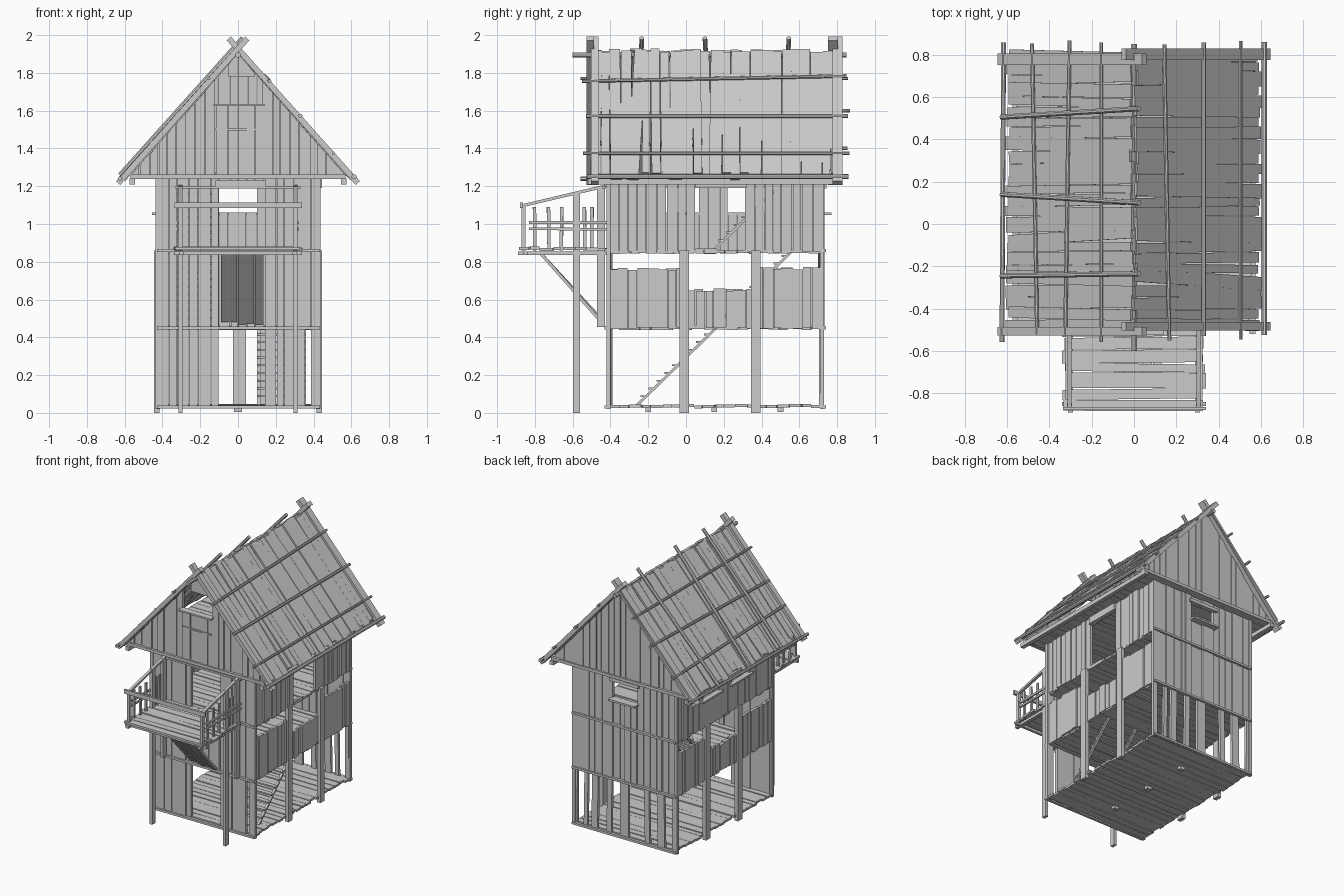
import bpy, bmesh, random, math
from mathutils import Vector as V

if "Cube" in bpy.data.objects:
    bpy.data.objects.remove(bpy.data.objects["Cube"])
random.seed(7)
R = random.uniform


def finish(name, bm):
    bmesh.ops.recalc_face_normals(bm, faces=bm.faces)
    me = bpy.data.meshes.new(name)
    bm.to_mesh(me)
    bm.free()
    ob = bpy.data.objects.new(name, me)
    bpy.context.collection.objects.link(ob)
    return ob


def loft(bm, ring_a, ring_b):
    a = [bm.verts.new(p) for p in ring_a]
    b = [bm.verts.new(p) for p in ring_b]
    n = len(a)
    bm.faces.new(a)
    bm.faces.new(b[::-1])
    for i in range(n):
        bm.faces.new((a[i], b[i], b[(i + 1) % n], a[(i + 1) % n]))


def beam(bm, p, q, w, t, nrm=(0, 0, 1), sides=4):
    """Bar from p to q, thickness t along nrm and width w across it."""
    p, q = V(p), V(q)
    d = (q - p).normalized()
    side = V(nrm).cross(d).normalized()
    up = d.cross(side)
    k = math.sqrt(2) / 2 if sides == 4 else 0.5
    ring = [side * w * k * math.cos(a) + up * t * k * math.sin(a)
            for a in [math.pi / sides + i * math.tau / sides for i in range(sides)]]
    loft(bm, [p + r for r in ring], [q + r for r in ring])


def beams(name, items, nrm=(0, 0, 1), sides=4):
    bm = bmesh.new()
    for p, q, w, t in items:
        beam(bm, p, q, w, t, nrm, sides)
    return finish(name, bm)


def cuts(u0, u1, extra, w):
    """Board edges, broken at opening edges and filled with uneven boards."""
    marks = sorted({u0, u1, *[e for e in extra if u0 < e < u1]})
    out = []
    for a, b in zip(marks, marks[1:]):
        n = max(1, round((b - a) / w))
        e = [a] + [a + (b - a) * (i + R(-.2, .2)) / n for i in range(1, n)] + [b]
        out += list(zip(e, e[1:]))
    return out


def wall(name, along, c, u0, u1, zb, top, holes=(), w=.05, ragged=.006):
    """Upright boards; holes are (u0, u1, z0, z1)."""
    bm = bmesh.new()
    for a, b in cuts(u0, u1, [0] + [h[i] for h in holes for i in (0, 1)], w):
        m, g = (a + b) / 2, R(.0, .003)
        j = R(-ragged, ragged)
        ta, tb = [(top(u) if callable(top) else top) + j for u in (a, b)]
        spans, z = [], zb + R(-.006, .004)
        for h in sorted(holes, key=lambda h: h[2]):
            if h[0] < m < h[1]:
                if h[2] > z + .02:
                    spans.append((z, h[2], h[2]))
                z = h[3]
        if min(ta, tb) > z - .01:
            spans.append((z, max(ta, z + .004), max(tb, z + .004)))
        off, t = c + R(-.005, .005), R(.008, .013)
        for z0, za, z1 in spans:
            prof = [(a + g, z0), (b - g, z0), (b - g, z1), (a + g, za)]
            P = (lambda u, v, s: V((u, s, v))) if along == 'x' else (lambda u, v, s: V((s, u, v)))
            loft(bm, [P(u, v, off - t) for u, v in prof], [P(u, v, off + t) for u, v in prof])
    return finish(name, bm)


def floor(name, x, y0, y1, z, w=.055, t=.016):
    bm = bmesh.new()
    for a, b in cuts(y0, y1, [], w):
        m, dz, s = (a + b) / 2, R(-.004, .004), R(-.004, .004)
        beam(bm, (-x + R(-.012, .008), m - s, z + dz), (x + R(-.008, .012), m + s, z + dz), b - a - .004, t)
    return finish(name, bm)


def roof_z(x):
    return 1.915 - 1.13 * abs(x)


HX, YF, YB = .42, -.405, .715

# Floors
floor("ground_floor", .42, YF, YB, .035)
floor("middle_floor", .42, YF, YB, .45)
floor("upper_floor", .425, YF, YB, .852)
floor("loft_floor", .55, -.47, .77, 1.25)

# Front and back walls
wall("front_lower_wall", 'x', YF, -.42, .43, .03, 1.25,
     [(-.1, .14, 0, .45), (.355, .385, 0, .44), (-.1, .14, .87, 1.19)])
wall("back_upper_wall", 'x', YB, -.42, .43, .45, 1.25, [(-.1, .1, 1.06, 1.19)])
beams("back_slats", [((x, YB, .03), (x + R(-.008, .008), YB, .45), w, .02) for x, w in
      [(-.405, .03), (-.3, .06), (-.185, .04), (.008, .07), (.135, .04), (.255, .05), (.33, .03), (.415, .03)]],
      (0, 1, 0))

# Side walls: low parapets on the middle storey, full walls above
for s, nm in ((1, "right"), (-1, "left")):
    x = s * HX
    for i, (a, b, z) in enumerate([(YF, 0, .76), (0, .36, .65), (.36, YB, .765)]):
        wall(f"{nm}_parapet_{i}", 'y', x, a, b, .45, z, ragged=.008)
    holes = [(.05, .31, .87, 1.19)] if s > 0 else [(.22, .42, 1.06, 1.19), (-.13, .07, 1.06, 1.19)]
    wall(f"{nm}_upper_wall", 'y', x, YF, YB, .85, 1.25, holes)
    beams(f"{nm}_posts", [((s * .43, y, 0), (s * .43, y, .86), .03, .05) for y in (-.01, .37)], (0, 1, 0))
    beams(f"{nm}_corner_posts", [((s * .425, y, .02), (s * .425, y, 1.25), .025, .022) for y in (YF - .005, YB + .005)],
          (0, 1, 0))

# Horizontal bands on front and back, lintels and sills
beams("wall_bands", [((-.43, y, z), (.435, y, z), .02, .016)
      for y in (YF - .016, YB + .016) for z in (.03, .45, .86)])
beams("lintels_and_sills", [
    ((-.12, YF - .02, 1.215), (.145, YF - .02, 1.215), .02, .035),
    ((.435, .05, 1.215), (.435, .32, 1.215), .02, .05),
    ((-.12, YB + .02, 1.2), (.12, YB + .02, 1.2), .02, .025),
    ((-.11, YB + .03, 1.055), (.11, YB + .03, 1.055), .05, .014),
    ((-.435, .2, 1.055), (-.435, .44, 1.055), .04, .014),
    ((-.435, -.16, 1.055), (-.435, .1, 1.055), .04, .014)])

# Floor joists with ends poking through
beams("ground_joists", [((0, y - .015, .02), (0, y + .015, .02), .04, .03) for y in (-.2, .15, .5)])

# Gable walls with the loft window at the front
wall("front_gable", 'x', -.475, -.57, .57, 1.245, lambda u: roof_z(u) - .015, [(-.12, .13, 1.63, 1.78)], ragged=.002)
wall("back_gable", 'x', .765, -.57, .57, 1.245, lambda u: roof_z(u) - .015, ragged=.002)
beams("gable_trim", [((-.57, -.49, 1.25), (.57, -.49, 1.25), .02, .022),
                     ((-.57, .78, 1.25), (.57, .78, 1.25), .02, .022),
                     ((-.13, -.5, 1.63), (.14, -.5, 1.63), .05, .012),
                     ((-.12, -.487, 1.5), (.12, -.487, 1.5), .02, .01)])

# Roof boards, running from ridge to eave
for s, nm in ((1, "right"), (-1, "left")):
    bm = bmesh.new()
    nrm = V((s * 1.13, 0, 1)).normalized()
    for a, b in cuts(-.5, .82, [], .052):
        m, off = (a + b) / 2, nrm * R(-.002, .008)
        sl = R(-.008, .008) if R(0, 1) < .85 else R(-.03, .03)
        xt, xb = s * R(-.005, .012), s * R(.575, .605)
        beam(bm, V((xt, m + sl, roof_z(0) - xt * s * 1.13)) + off, V((xb, m - sl, roof_z(xb))) + off,
             b - a + R(-.006, .006), .014, nrm)
    finish(f"{nm}_roof_boards", bm)
    # Battens along the slope
    xs = [(.6, 0, .028), (.49, 0, .018), (.315, 0, .022), (.14, .012, .02)] if s > 0 else \
         [(.605, .004, .024), (.455, -.012, .02), (.3, .01, .02), (.14, 0, .018)]
    bat = []
    for x, k, d in xs:
        bat.append([V((s * (x + e * k), y, roof_z(x + e * k))) + nrm * .02
                    for e, y in ((1, -.54 + R(-.02, .02)), (-1, .85 + R(-.01, .02)))] + [d, d])
    beams(f"{nm}_roof_battens", bat, nrm, 8)
    # Barge boards crossing at the ridge
    bar = []
    for y, w in ((-.495, .04), (.79, .055)):
        yy = y + s * .012
        bar.append([V((s * .625, yy, roof_z(.625))) + nrm * .012,
                    V((-s * .055, yy, roof_z(0) + .055 * 1.13)) + nrm * .008, w, .03])
    beams(f"{nm}_barge_boards", bar, nrm)
    # Straight poles down the slope, overshooting the ridge
    poles = []
    for y, k in ((-.24, .005), (.12, -.02), (.525, .02)):
        end = .6 if s < 0 else .03
        if s < 0:
            poles.append([V((s * end, y - k, roof_z(end))) + nrm * .034,
                          V((.045, y + k, roof_z(0) + .045 * 1.13)) + nrm * .028, .026, .026])
    if poles:
        beams("left_roof_poles", poles, nrm, 8)
beams("ridge_pole", [((0, -.6, 1.895), (0, .85, 1.895), .03, .03)], sides=8)
beams("eave_pole_ends", [((s * .56, y0, 1.225), (s * .56, y1, 1.225), .03, .03)
      for s in (1, -1) for y0, y1 in ((-.52, .8),)])


# Stairs with two stringers and board treads
def stair(name, x0, x1, y, z):
    items = [((x, y, z), (x, y + .42, z + .41), .018, .014) for x in (x0 + .01, x1 - .01)]
    for i in range(1, 10):
        yy, zz = y + .042 * i, z + .041 * i + .012
        items.append((((x0), yy, zz), (x1, yy, zz), .036, .01))
    beams(name, items)


stair("lower_stair", .1, .36, -.265, .035)
stair("middle_stair", -.36, -.1, .145, .45)
stair("upper_stair", -.36, -.1, .145, .86)

# Balcony deck
floor("balcony_deck", .33, -.885, -.42, .868, .06)
beams("balcony_joists", [((x, -.89, .845), (x, -.41, .845), .025, .02) for x in (-.3, .3)]
      + [((-.34, -.85, .846), (.34, -.85, .846), .02, .018)])
# Balcony posts, balusters and rails
for s, nm in ((1, "right"), (-1, "left")):
    x = s * .305
    beams(f"{nm}_balcony_posts", [((x, -.58, .0), (x, -.58, 1.17), .022, .038),
                                  ((x, -.45, .455), (x, -.45, 1.2), .02, .042),
                                  ((x, -.86, .86), (x, -.86, 1.1), .022, .022)]
          + [((x, y, .86), (x, y + R(-.004, .004), 1.09), .012, .018)
             for y in (-.8, -.725, -.66, -.535, -.5)], (0, 1, 0))
    beams(f"{nm}_balcony_rails", [((x, -.875, 1.095), (x, -.43, 1.2), .02, .016),
                                  ((x + s * .012, -.83, 1.008), (x + s * .012, -.42, 1.008), .012, .016),
                                  ((x + s * .012, -.83, .975), (x + s * .012, -.42, .972), .012, .014)])
beams("balcony_front_rail", [((-.335, -.872, 1.1), (.34, -.872, 1.1), .016, .03)])
beams("front_cross_rail", [((-.33, -.432, 1.195), (.33, -.432, 1.195), .018, .014)])

# Slanted board panel bracing the balcony
beams("balcony_brace_panel", [((x, -.77, .845), (x, -.44, .48 + R(-.01, .01)), .042, .016)
      for x in (-.07, -.025, .02, .065, .11)], V((0, -.36, -.33)))
